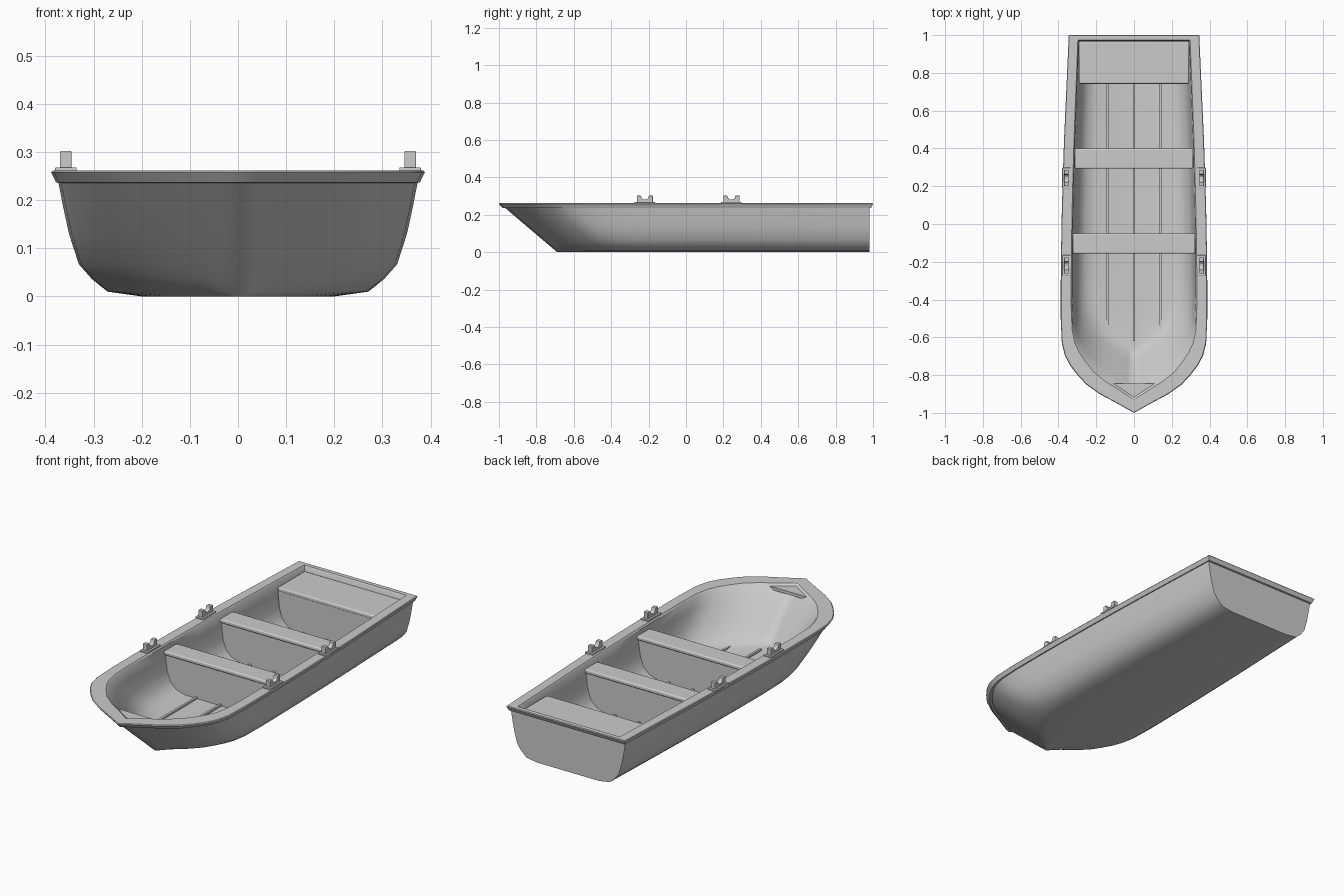
import bpy, bmesh, math

if "Cube" in bpy.data.objects:
    bpy.data.objects.remove(bpy.data.objects["Cube"])


def interp(table, v):
    for (a, fa), (b, fb) in zip(table, table[1:]):
        if v <= b:
            t = max(0.0, (v - a) / (b - a))
            return fa + (fb - fa) * t
    return table[-1][1]


def finish(name, bm, angle=35, bevel=0.0, mirror=False):
    bmesh.ops.remove_doubles(bm, verts=bm.verts, dist=1e-5)
    bmesh.ops.recalc_face_normals(bm, faces=bm.faces)
    me = bpy.data.meshes.new(name)
    bm.to_mesh(me)
    bm.free()
    ob = bpy.data.objects.new(name, me)
    bpy.context.collection.objects.link(ob)
    if bevel:
        m = ob.modifiers.new("bevel", 'BEVEL')
        m.width, m.segments = bevel, 3
    if mirror:
        m = ob.modifiers.new("mirror", 'MIRROR')
        m.merge_threshold = 1e-4
    bpy.ops.object.select_all(action='DESELECT')
    ob.select_set(True)
    bpy.context.view_layer.objects.active = ob
    bpy.ops.object.shade_smooth_by_angle(angle=math.radians(angle))
    return ob


def prism(bm, pts, offset):
    """Extrude a closed 3D polygon along an offset vector."""
    f = bm.faces.new([bm.verts.new(p) for p in pts])
    r = bmesh.ops.extrude_face_region(bm, geom=[f], use_keep_orig=True)
    vs = [g for g in r["geom"] if isinstance(g, bmesh.types.BMVert)]
    bmesh.ops.translate(bm, verts=vs, vec=offset)


def box(bm, x0, x1, y0, y1, z0, z1):
    prism(bm, [(x0, y0, z0), (x1, y0, z0), (x1, y1, z0), (x0, y1, z0)],
          (0, 0, z1 - z0))


# plan shape: bow rounding by distance from the stem, then taper to the stern
BOW = [(0, 0), (.025, .115), (.05, .23), (.1, .47), (.15, .65), (.2, .77),
       (.25, .87), (.3, .94), (.37, .985), (.5, 1)]
TAPER = [(-.3, 1), (0, .99), (.4, .96), (1, .89)]


def outline(w, z, yb, ys):
    ylist = [yb + s for s, _ in BOW]
    y0 = ylist[-1]
    ylist += [y0 + (ys - y0) * i / 8 for i in range(1, 9)]
    pts = [(w * interp(BOW, y - yb) * interp(TAPER, y), y, z) for y in ylist]
    return pts + [(0, ys, z)]


# hull: outside skin, flared rim and inside skin as one loft
# (half width, height, bow y, stern y)
LEVELS = [(0, 0, -.69, .98), (.20, 0, -.69, .98), (.272, .01, -.70, .98),
          (.305, .037, -.733, .98), (.331, .067, -.768, .98),
          (.351, .13, -.842, .98), (.363, .185, -.907, .98),
          (.373, .236, -.966, .98), (.378, .237, -.982, .99),
          (.388, .258, -1.0, 1.0), (.385, .262, -.997, .997),
          (.333, .262, -.93, .975), (.327, .255, -.92, .97),
          (.322, .20, -.86, .965), (.312, .13, -.79, .965),
          (.295, .08, -.745, .965), (.26, .045, -.71, .965),
          (.21, .03, -.68, .965), (0, .028, -.68, .965)]
bm = bmesh.new()
rows = [[bm.verts.new(p) for p in outline(*lv)] for lv in LEVELS]
for a, b in zip(rows, rows[1:]):
    for i in range(len(a) - 1):
        bm.faces.new((a[i], a[i + 1], b[i + 1], b[i]))
finish("hull", bm, mirror=True)

# seats: rounded board on a support that follows the inside of the hull
SECTION = [(.322, .20), (.314, .13), (.297, .08), (.262, .045), (.21, .025)]


def seat(name, y0, y1, top, overhang):
    k = interp(TAPER, y1)
    bm = bmesh.new()
    box(bm, -.326 * k, .326 * k, y0, y1, top - .022, top)
    finish(name + "_board", bm, bevel=.007)
    bm = bmesh.new()
    half = [(x * k, z) for x, z in SECTION]
    half.insert(0, (half[0][0], top - .015))
    ring = half + [(-x, z) for x, z in reversed(half)]
    prism(bm, [(x, y0 + overhang, z) for x, z in ring],
          (0, y1 - y0 - 2 * overhang, 0))
    finish(name + "_support", bm)


seat("front_seat", -.157, -.05, .235, .012)
seat("middle_seat", .293, .40, .235, .012)
seat("stern_seat", .742, .968, .235, .002)

# small deck in the bow
bm = bmesh.new()
prism(bm, [(-.135, -.845, .236), (.135, -.845, .236), (.09, -.885, .236),
           (0, -.93, .236), (-.09, -.885, .236)], (0, 0, .016))
finish("bow_deck", bm)

# floor ribs
for name, x, y0 in (("left", -.14, -.56), ("centre", 0, -.62),
                    ("right", .14, -.56)):
    bm = bmesh.new()
    box(bm, x - .006, x + .006, y0, .75, .02, .038)
    finish(name + "_floor_rib", bm)

# oarlocks: plate with a notched cradle, mirrored to both sides
CRADLE = [(-.043, .266), (.043, .266), (.043, .302), (.022, .302),
          (.017, .288), (.007, .281), (-.007, .281), (-.017, .288),
          (-.022, .302), (-.043, .302)]
for name, y in (("front", -.22), ("rear", .243)):
    bm = bmesh.new()
    box(bm, .335, .38, y - .055, y + .055, .258, .268)
    finish(name + "_oarlock_plate", bm, bevel=.002, mirror=True)
    bm = bmesh.new()
    prism(bm, [(.346, y + a, z) for a, z in CRADLE], (.024, 0, 0))
    finish(name + "_oarlock_cradle", bm, bevel=.002, mirror=True)
